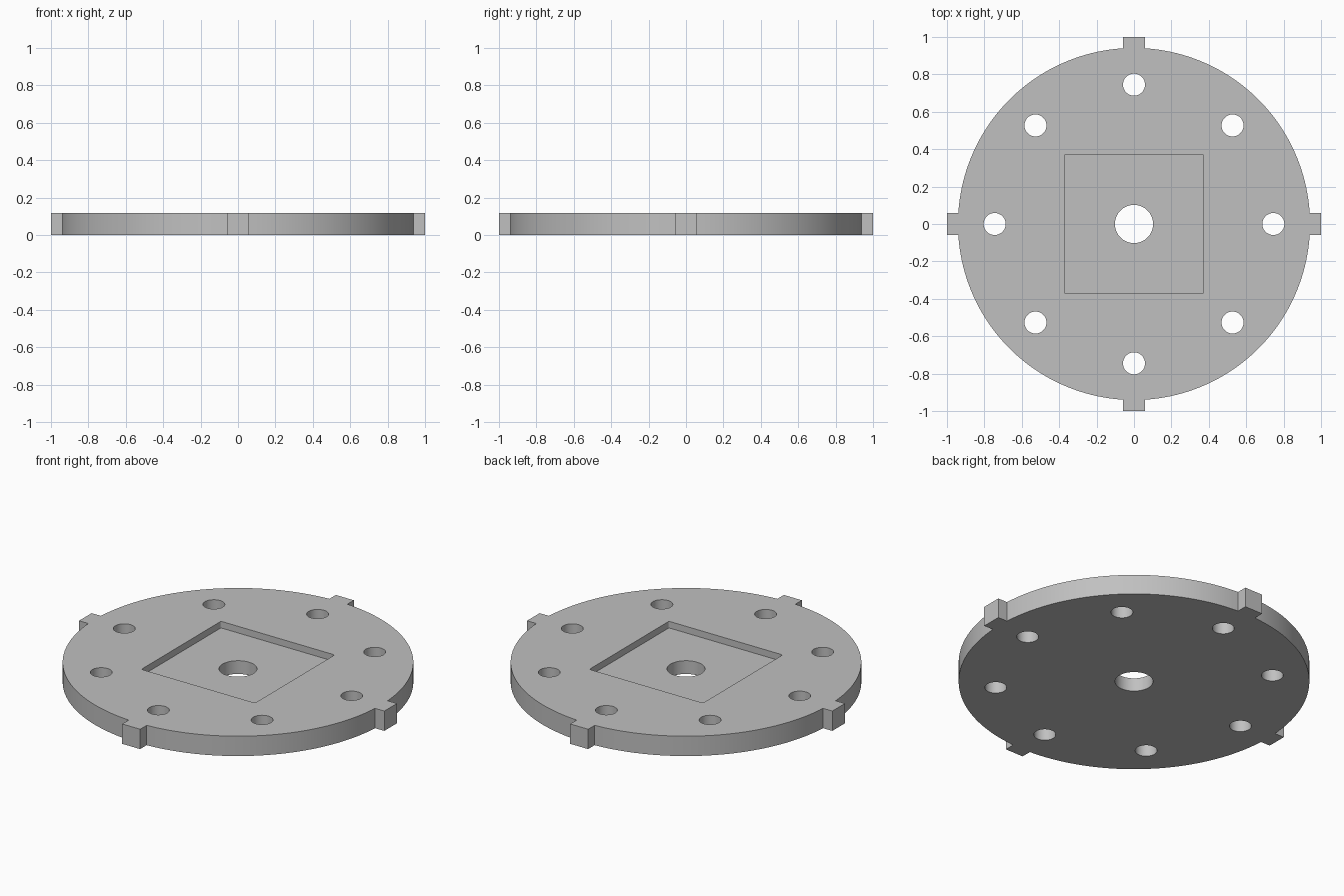
import bpy, bmesh, math
from mathutils import Matrix, Vector

if "Cube" in bpy.data.objects:
    bpy.data.objects.remove(bpy.data.objects["Cube"], do_unlink=True)

U = 1 / 51                      # base module of the part
RADIUS, THICK = 48 * U, 6 * U
TAB_HALF, POCKET_HALF, POCKET_DEPTH = 3 * U, 19 * U, 2 * U
BOLT_RADIUS, BOLT_CIRCLE, BORE_RADIUS = 3 * U, 38 * U, 0.102

grey = bpy.data.materials.new("light grey")
grey.use_nodes = True
colour = (0.53, 0.53, 0.53, 1)
grey.diffuse_color = colour
grey.node_tree.nodes["Principled BSDF"].inputs["Base Color"].default_value = colour


def prism(name, outline, z0, z1):
    """Extrude a closed 2D outline from z0 to z1."""
    bm = bmesh.new()
    base = bm.faces.new([bm.verts.new((x, y, z0)) for x, y in outline])
    new = bmesh.ops.extrude_face_region(bm, geom=[base], use_keep_orig=True)
    top = [g for g in new["geom"] if isinstance(g, bmesh.types.BMVert)]
    bmesh.ops.translate(bm, verts=top, vec=(0, 0, z1 - z0))
    bmesh.ops.recalc_face_normals(bm, faces=bm.faces)
    mesh = bpy.data.meshes.new(name)
    bm.to_mesh(mesh)
    bm.free()
    mesh.materials.append(grey)
    obj = bpy.data.objects.new(name, mesh)
    bpy.context.collection.objects.link(obj)
    return obj


def circle(cx, cy, r, n=48):
    return [(cx + r * math.cos(i * math.tau / n), cy + r * math.sin(i * math.tau / n))
            for i in range(n)]


# Disc outline: a square tab then an arc, repeated for each quarter
start = math.asin(TAB_HALF / RADIUS)
steps = 40
quarter = [(1, -TAB_HALF), (1, TAB_HALF)]
for i in range(steps + 1):
    a = start + (math.pi / 2 - 2 * start) * i / steps
    quarter.append((RADIUS * math.cos(a), RADIUS * math.sin(a)))
outline = []
for q in range(4):
    turn = Matrix.Rotation(q * math.pi / 2, 2)
    outline += [tuple(turn @ Vector(p)) for p in quarter]
plate = prism("tabbed_plate", outline, 0, THICK)

# Square pocket with slightly rounded corners
fillet, pocket = 0.01, []
for q in range(4):
    turn = Matrix.Rotation(q * math.pi / 2, 2)
    for i in range(5):
        a = i * math.pi / 8
        c = POCKET_HALF - fillet
        pocket.append(tuple(turn @ Vector((c + fillet * math.cos(a), c + fillet * math.sin(a)))))
cutters = [prism("pocket_cutter", pocket, THICK - POCKET_DEPTH, THICK + 0.1)]

# Centre bore and ring of eight bolt holes
cutters.append(prism("bore_cutter", circle(0, 0, BORE_RADIUS, 64), -0.1, THICK + 0.1))
for k in range(8):
    a = k * math.pi / 4
    ring = circle(BOLT_CIRCLE * math.cos(a), BOLT_CIRCLE * math.sin(a), BOLT_RADIUS)
    cutters.append(prism("bolt_hole_cutter", ring, -0.1, THICK + 0.1))

# Cut everything from the plate, then drop the cutters
bpy.ops.object.select_all(action='DESELECT')
bpy.context.view_layer.objects.active = plate
plate.select_set(True)
for cutter in cutters:
    cutter.hide_render = True
    mod = plate.modifiers.new("cut", 'BOOLEAN')
    mod.operation = 'DIFFERENCE'
    mod.solver = 'EXACT'
    mod.object = cutter
    bpy.ops.object.modifier_apply(modifier=mod.name)
    bpy.data.objects.remove(cutter, do_unlink=True)

bpy.ops.object.shade_smooth_by_angle(angle=math.radians(30))
